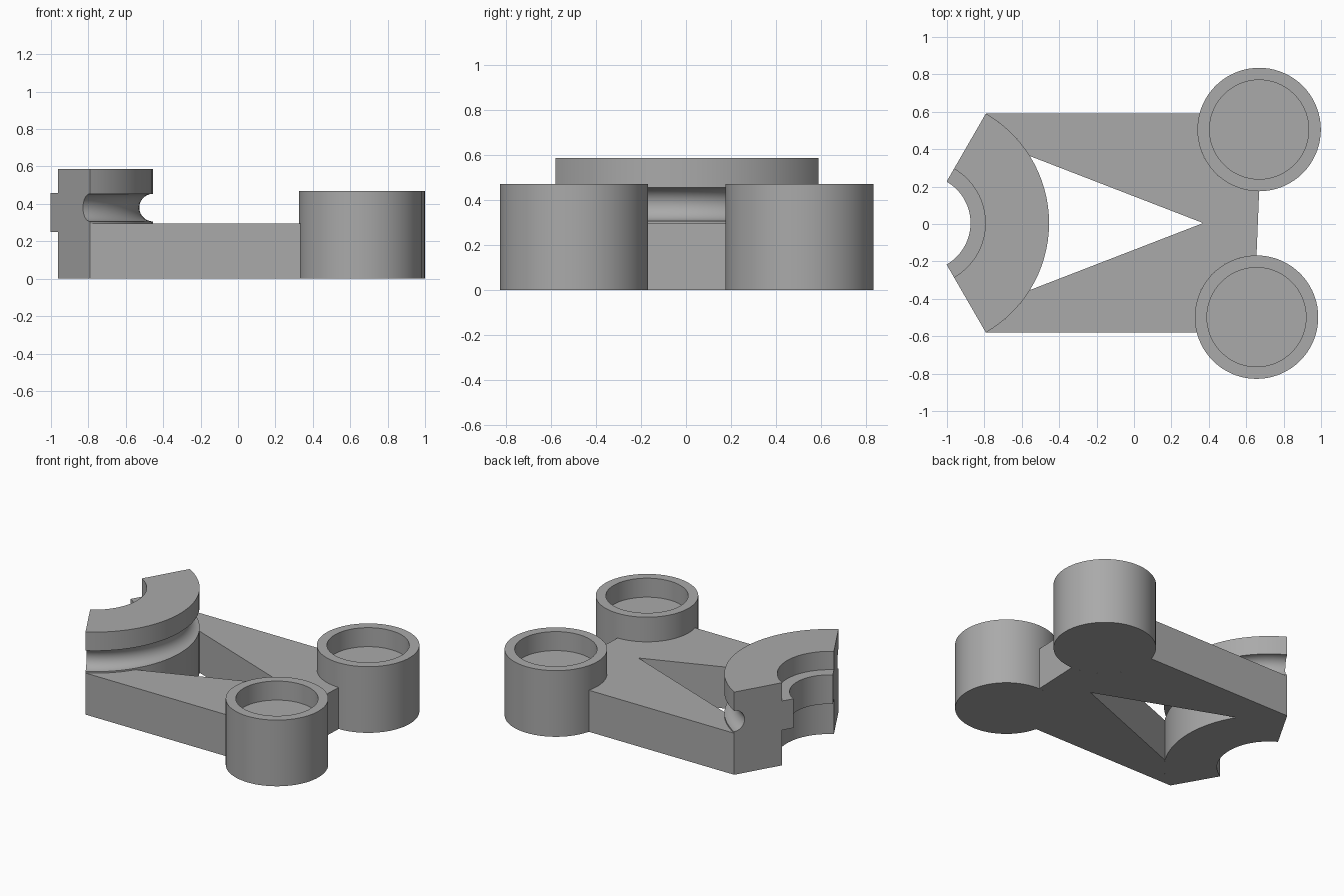
import bpy
import bmesh
from math import sin, cos, asin, pi, radians

cube = bpy.data.objects.get("Cube")
if cube:
    bpy.data.objects.remove(cube, do_unlink=True)

grey = bpy.data.materials.new("plain grey")
grey.use_nodes = True
colour = (0.4, 0.4, 0.4, 1)
grey.diffuse_color = colour
grey.node_tree.nodes["Principled BSDF"].inputs["Base Color"].default_value = colour

MID_Y = 0.005
PLATE_TOP = 0.295
SADDLE = (-1.13, MID_Y)
SADDLE_R = 0.676
CUP_R = 0.33
CUPS = {"left": (0.669, 0.505), "right": (0.655, -0.498)}


def finish(name, bm):
    """Turn a bmesh into a shaded, coloured object."""
    bmesh.ops.remove_doubles(bm, verts=bm.verts, dist=0.0001)
    bmesh.ops.recalc_face_normals(bm, faces=bm.faces)
    mesh = bpy.data.meshes.new(name)
    bm.to_mesh(mesh)
    bm.free()
    mesh.materials.append(grey)
    ob = bpy.data.objects.new(name, mesh)
    bpy.context.collection.objects.link(ob)
    bpy.ops.object.select_all(action="DESELECT")
    ob.select_set(True)
    bpy.context.view_layer.objects.active = ob
    bpy.ops.object.shade_smooth_by_angle(angle=radians(30))
    return ob


def arc(centre, radius, start, end, steps):
    """Points along a circular arc, angles in radians."""
    angles = [start + (end - start) * i / steps for i in range(steps + 1)]
    return [(centre[0] + radius * cos(a), centre[1] + radius * sin(a)) for a in angles]


def revolve(name, profile, centre, start, end, steps, closed):
    """Sweep an (r, z) profile round a vertical axis; cap both ends of a closed one."""
    bm = bmesh.new()
    rows = []
    for i in range(steps + 1):
        a = start + (end - start) * i / steps
        rows.append([bm.verts.new((centre[0] + r * cos(a), centre[1] + r * sin(a), z))
                     for r, z in profile])
    count = len(profile)
    for a, b in zip(rows, rows[1:]):
        for j in range(count if closed else count - 1):
            k = (j + 1) % count
            bm.faces.new((a[j], b[j], b[k], a[k]))
    if closed:
        bm.faces.new(rows[0])
        bm.faces.new(rows[-1])
    return finish(name, bm)


# Curved saddle with a round outer groove and a raised inner rib
groove = arc((SADDLE_R, 0.38), 0.074, 1.5 * pi, 0.5 * pi, 14)
saddle_profile = [(0.335, 0), (SADDLE_R, 0)] + groove + [
    (SADDLE_R, 0.587), (0.335, 0.587), (0.335, 0.457),
    (0.256, 0.457), (0.256, 0.25), (0.335, 0.25)]
revolve("grooved_saddle", saddle_profile, SADDLE, -pi / 3, pi / 3, 30, True)

# Round cups with a shallow recess
cup_profile = [(0, 0), (CUP_R, 0), (CUP_R, 0.47), (0.265, 0.47), (0.265, 0.335), (0, 0.335)]
for side, centre in CUPS.items():
    revolve(side + "_cup", cup_profile, centre, 0, 2 * pi, 72, False)

# Flat frame: two arms joined behind a triangular opening, fitted to saddle and cups
SIDE = SADDLE_R * sin(pi / 3)
inner = radians(32)


def half_outline(sign, cup):
    """Outline from the opening's tip, round one arm, to the end bar."""
    points = [(0.37, MID_Y)]
    points += arc(SADDLE, SADDLE_R, sign * inner, sign * pi / 3, 8)
    rise = asin((MID_Y + sign * SIDE - cup[1]) / CUP_R)
    first = pi - rise if sign > 0 else -pi - rise
    last = sign * 1.5 * pi if sign > 0 else -1.5 * pi
    return points + arc(cup, CUP_R, first, last, 20)


bm = bmesh.new()
left = half_outline(1, CUPS["left"])
right = half_outline(-1, CUPS["right"])
outline = left + right[:0:-1]
face = bm.faces.new([bm.verts.new((x, y, 0)) for x, y in outline])
grown = bmesh.ops.extrude_face_region(bm, geom=[face], use_keep_orig=True)
tops = [v for v in grown["geom"] if isinstance(v, bmesh.types.BMVert)]
bmesh.ops.translate(bm, verts=tops, vec=(0, 0, PLATE_TOP))
finish("arm_frame", bm)
